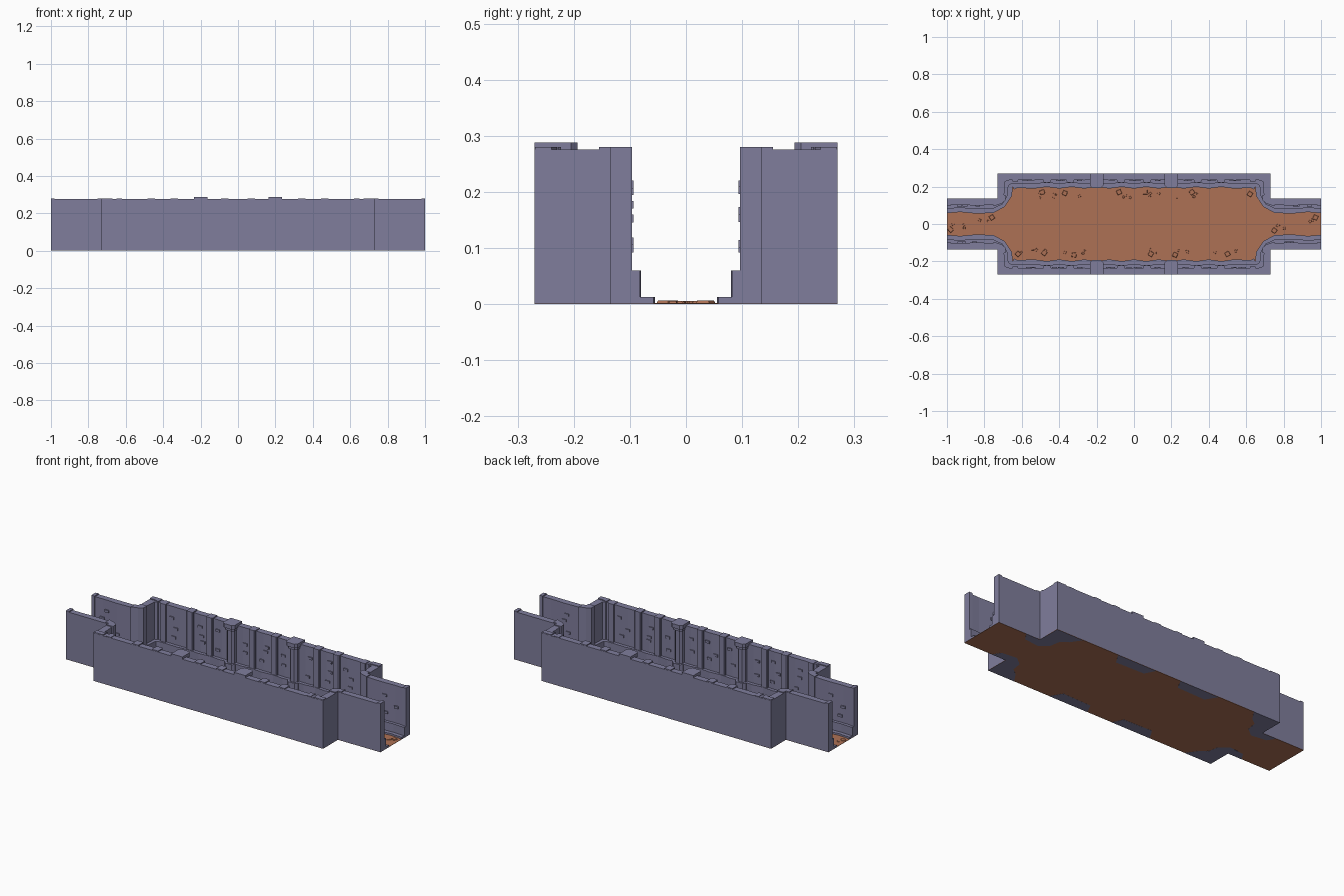
import bpy, bmesh, math, random

if "Cube" in bpy.data.objects:
    bpy.data.objects.remove(bpy.data.objects["Cube"])
random.seed(4)

def material(name, rgb):
    m = bpy.data.materials.new(name)
    m.diffuse_color = (*rgb, 1)
    m.use_nodes = True
    m.node_tree.nodes["Principled BSDF"].inputs["Base Color"].default_value = m.diffuse_color
    return m

STONE = material("purple_stone", (0.215, 0.208, 0.335))
EARTH = material("brown_earth", (0.42, 0.165, 0.09))

def finish(name, bm, mat):
    bmesh.ops.recalc_face_normals(bm, faces=bm.faces)
    me = bpy.data.meshes.new(name)
    bm.to_mesh(me)
    bm.free()
    me.materials.append(mat)
    ob = bpy.data.objects.new(name, me)
    bpy.context.collection.objects.link(ob)
    return ob

def prism(bm, pts, z0, z1, top=1.0):
    """Extrude a plan outline; top scales the upper outline about its centre."""
    cx = sum(p[0] for p in pts) / len(pts)
    cy = sum(p[1] for p in pts) / len(pts)
    lo = [bm.verts.new((x, y, z0)) for x, y in pts]
    hi = [bm.verts.new((cx + (x - cx) * top, cy + (y - cy) * top, z1)) for x, y in pts]
    bm.faces.new(lo[::-1])
    bm.faces.new(hi)
    for i in range(len(pts)):
        j = (i + 1) % len(pts)
        bm.faces.new((lo[i], lo[j], hi[j], hi[i]))

def rect(x0, x1, y0, y1):
    return [(x0, y0), (x1, y0), (x1, y1), (x0, y1)]

def chamfered(x0, x1, y0, y1, c):
    """Rectangle with its two room-side (low y) corners cut."""
    return [(x0 + c, y0), (x1 - c, y0), (x1, y0 + c), (x1, y1), (x0, y1), (x0, y0 + c)]

def flip(pts, sx, sy):
    return [(x * sx, y * sy) for x, y in pts]

OUTER = [(-1, .135), (-.73, .135), (-.73, .27), (.73, .27), (.73, .135), (1, .135)]

def inner(d, wave):
    """Room-side outline at depth d from the outer wall, right to left."""
    half = [(1, .135 - d), (.93, .135 - d + wave), (.84, .135 - d - wave * .5),
            (.75, .137 - d), (.73 - d * .5, .135 - d * .56), (.73 - d, .15),
            (.725 - d, .2), (.73 - d * 1.15, .262 - d), (.7 - d, .27 - d)]
    mid = [(i * .0667, .27 - d + (wave if i % 2 else -wave * .6)) for i in range(8, -9, -1)]
    return half + mid + [(-x, y) for x, y in reversed(half)]

# wall, ledge and kerb as stepped layers on both sides
for side, sy in (("back", 1), ("front", -1)):
    for part, d, wave, h in (("wall", .035, .002, .275), ("ledge", .053, .004, .06),
                             ("kerb", .077, .006, .012)):
        bm = bmesh.new()
        prism(bm, flip(OUTER + inner(d, wave), 1, sy), .001, h)
        finish(f"{side}_{part}", bm, STONE)

# earth floor
bm = bmesh.new()
prism(bm, OUTER + [(x, -y) for x, y in reversed(OUTER)], 0, .002)
finish("floor", bm, EARTH)

# stone patches showing on the underside at pillars and room corners
bm = bmesh.new()
for sx in (1, -1):
    for sy in (1, -1):
        prism(bm, flip([(.08, .27), (.11, .21), (.29, .205), (.33, .27)], sx, sy), -.0005, .001)
        prism(bm, flip([(.56, .27), (.6, .21), (.64, .18), (.65, .12), (.7, .08), (.79, .09),
                        (.82, .135), (.73, .135), (.73, .27)], sx, sy), -.0005, .001)
finish("underside_stone", bm, STONE)

# pillars with plinth, shaft and capital
for sx in (1, -1):
    for sy in (1, -1):
        bm = bmesh.new()
        for w, y, z0, z1 in ((.036, .193, .001, .02), (.033, .198, .02, .06),
                             (.024, .208, .06, .255), (.03, .2, .25, .265),
                             (.036, .193, .265, .288)):
            prism(bm, flip(chamfered(.2 - w, .2 + w, y, .27, .012), sx, sy), z0, z1)
        finish("pillar", bm, STONE)

# wall ribs, rising a little above the wall top
for sx in (1, -1):
    for sy in (1, -1):
        bm = bmesh.new()
        for x in (.07, .34, .465):
            prism(bm, flip(chamfered(x - .02, x + .02, .223, .269, .004), sx, sy), .06, .28)
        prism(bm, flip(rect(.62, .65, .226, .269), sx, sy), .06, .278)
        # corner posts and passage end posts
        prism(bm, flip([(.75, .134), (.75, .096), (.71, .108), (.688, .125), (.686, .155),
                        (.729, .155), (.729, .134)], sx, sy), .05, .28)
        prism(bm, flip([(.729, .269), (.729, .24), (.69, .24), (.67, .23), (.67, .269)],
                       sx, sy), .06, .28)
        prism(bm, flip(rect(.98, 1, .096, .135), sx, sy), .06, .28)
        finish("wall_ribs", bm, STONE)

# shallow bricks standing out of the walls
for sy in (1, -1):
    bm = bmesh.new()
    for x0, x1, y, n in ((-.6, -.5, .235, 3), (-.44, -.37, .235, 3), (-.31, -.25, .235, 2),
                         (-.15, -.1, .235, 2), (-.04, .04, .235, 3), (.1, .15, .235, 2),
                         (.25, .31, .235, 2), (.37, .44, .235, 3), (.5, .6, .235, 3),
                         (-.95, -.8, .1, 3), (.8, .95, .1, 3)):
        for i in range(n):
            x = random.uniform(x0 + .012, x1 - .012)
            z = .09 + (i + random.random() * .6) * .15 / n
            prism(bm, flip(rect(x - .013, x + .013, y - .006, y + .01), 1, sy), z, z + .014)
    finish("wall_bricks", bm, STONE)

# small stones and pebbles scattered on the floor
bm = bmesh.new()
spots = [(-.49, .17), (-.37, .165), (-.08, .17), (.06, .17), (.31, .17), (.62, .16),
         (-.62, -.16), (-.48, -.155), (-.32, -.165), (.09, -.16), (.22, -.165), (.5, -.16),
         (-.76, .035), (-.98, -.03), (.75, -.035), (.97, .035)]

def stone(x, y, r, h):
    a = random.uniform(0, 1.5)
    pts = [(x + r * math.cos(a + k * math.pi / 2), y + r * math.sin(a + k * math.pi / 2))
           for k in range(4)]
    prism(bm, pts, .001, h, .85)

for x, y in spots:
    stone(x, y, .018, .006)
    for k in range(3):
        px = max(-.985, min(.985, x + random.uniform(-.08, .08)))
        py = y - math.copysign(random.uniform(.005, .03), y)
        stone(px, py, random.uniform(.006, .01), .005)
finish("floor_stones", bm, EARTH)

# stand the model exactly on the ground
for ob in bpy.data.objects:
    ob.location.z += .0005
